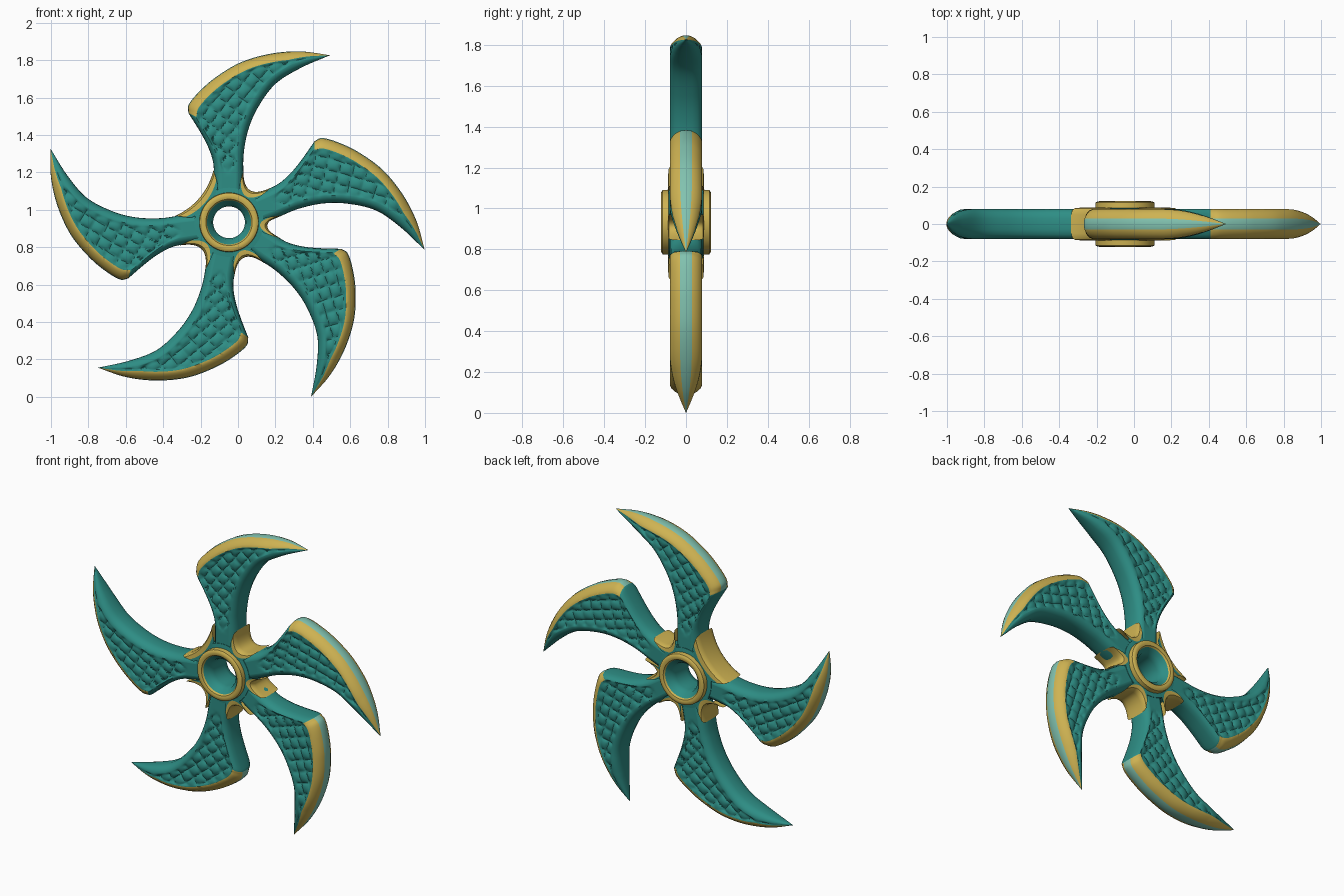
import bpy, bmesh, math
from mathutils import Vector

if "Cube" in bpy.data.objects:
    bpy.data.objects.remove(bpy.data.objects["Cube"])

HUB = Vector((-0.048, 0.0, 0.933))


def material(name, rgb):
    m = bpy.data.materials.new(name)
    m.diffuse_color = (*rgb, 1)
    m.use_nodes = True
    m.node_tree.nodes["Principled BSDF"].inputs["Base Color"].default_value = m.diffuse_color
    return m


MATS = [material("teal", (0.027, 0.27, 0.235)),
        material("gold", (0.62, 0.45, 0.085)),
        material("pale_teal", (0.22, 0.54, 0.43))]


def finish(name, bm, angle=40):
    bmesh.ops.remove_doubles(bm, verts=bm.verts, dist=1e-5)
    bmesh.ops.recalc_face_normals(bm, faces=bm.faces)
    me = bpy.data.meshes.new(name)
    bm.to_mesh(me)
    bm.free()
    for m in MATS:
        me.materials.append(m)
    ob = bpy.data.objects.new(name, me)
    ob.location = HUB
    bpy.context.collection.objects.link(ob)
    bpy.ops.object.select_all(action='DESELECT')
    ob.select_set(True)
    bpy.context.view_layer.objects.active = ob
    bpy.ops.object.shade_smooth_by_angle(angle=math.radians(angle))
    return ob


def add_grid(bm, rows, mat):
    """Skin rows of points; mat(i, j) gives the colour index."""
    vs = [[bm.verts.new(p) for p in r] for r in rows]
    for i in range(len(vs) - 1):
        for j in range(len(vs[0]) - 1):
            f = bm.faces.new((vs[i][j], vs[i + 1][j], vs[i + 1][j + 1], vs[i][j + 1]))
            f.material_index = mat(i, j)


def spline(pts, n):
    """Catmull-Rom curve resampled to n + 1 evenly spaced points."""
    p = [Vector(q) for q in pts]
    p = [2 * p[0] - p[1]] + p + [2 * p[-1] - p[-2]]
    c = []
    for i in range(1, len(p) - 2):
        a, b, d, e = p[i - 1:i + 3]
        for k in range(20):
            t = k / 20
            c.append(0.5 * (2 * b + (d - a) * t + (2 * a - 5 * b + 4 * d - e) * t * t
                            + (3 * b - a - 3 * d + e) * t ** 3))
    c.append(p[-2])
    acc = [0]
    for i in range(1, len(c)):
        acc.append(acc[-1] + (c[i] - c[i - 1]).length)
    out, j = [], 0
    for k in range(n + 1):
        s = acc[-1] * k / n
        while j < len(c) - 2 and acc[j + 1] < s:
            j += 1
        out.append(c[j].lerp(c[j + 1], (s - acc[j]) / (acc[j + 1] - acc[j])))
    return out


def smooth(t):
    t = max(0, min(1, t))
    return t * t * (3 - 2 * t)


def turn(x, z, a):
    return x * math.cos(a) - z * math.sin(a), x * math.sin(a) + z * math.cos(a)


# blade outline, relative to the hub
NL, NO, NP = 38, 88, 34
left = spline([(-.084, .15), (-.083, .241), (-.088, .321), (-.115, .401),
               (-.158, .481), (-.222, .582)], NL)
outer = spline([(-.222, .582), (-.222, .626), (-.168, .695), (-.078, .775), (.056, .856),
                (.217, .904), (.377, .917), (.532, .898)], NO)
A = left + outer[1:]
B = spline([(.075, .15), (.075, .241), (.075, .364), (.099, .497), (.152, .62),
            (.243, .743), (.377, .829), (.532, .898)], NL + NO)
WALL = [(0, 0), (.001, .03), (.008, .056), (.024, .073), (.04, .079)]
EDGE = [(0, 0), (.004, .029), (.018, .054), (.038, .072), (.055, .079)]


def blade(name, ang, scale):
    bm = bmesh.new()
    half = []
    for i, (a, b) in enumerate(zip(A, B)):
        w = (a - b).length
        d = (b - a) / w if w > 1e-6 else Vector((0, 0))
        tip = (len(A) - 1 - i) / (len(A) - 1)
        h = math.sin(math.pi / 2 * min(1, tip / 0.3))
        k = smooth((i - NL + 2) / 5)
        fit = min(1, w * 0.8 / 0.1)
        row = []
        for p, q in zip(WALL, EDGE):
            row.append((a + d * fit * (p[0] * (1 - k) + q[0] * k), h * (p[1] * (1 - k) + q[1] * k)))
        s0, s1 = a + d * fit * (.04 + .015 * k), b - d * fit * .04
        span = (s1 - s0).length
        # scaled cushion pattern on the flat of the blade
        for j in range(1, NP):
            t = j / NP
            c = s0.lerp(s1, t)
            u, v = turn(c.x, c.y, math.radians(38))
            fu, fv = 2 * ((u / .058) % 1) - 1, 2 * ((v / .07) % 1) - 1
            bump = (1 - fu * fu) * (1 - fv * fv)
            mask = smooth(min(t, 1 - t) * span / .02) * smooth((c.length - .25) / .08)
            row.append((c, h * (.079 - .016 * mask * (1 - math.sqrt(bump)))))
        for p in reversed(WALL):
            row.append((b - d * fit * p[0], h * p[1]))
        half.append(row)

    def colour(i, j):
        if i < NL or j > 3:
            return 0
        return 2 if j == 0 else 1

    for sign in (-1, 1):
        rows = []
        for row in half:
            r = []
            for c, y in row:
                x, z = turn(c.x * scale, c.y * scale, ang)
                r.append((x, sign * y, z))
            rows.append(r)
        add_grid(bm, rows, colour)
    finish(name, bm)


TURNS = [math.radians(t) for t in (-.5, -67.4, -124.2, -191.4, -261.8)]
for i, (t, s) in enumerate(zip(TURNS, (1, 1.012, .988, 1.003, .99))):
    blade("blade_%d" % (i + 1), t, s)

# gold fillet webs between neighbouring blades
for i in range(5):
    p0 = Vector(turn(.075, .28, TURNS[i]))
    p2 = Vector(turn(-.085, .28, TURNS[(i + 1) % 5]))
    mid = (p0 + p2) / 2
    ctrl = mid.normalized() * (2 * .205 - mid.length)
    arc = [p0 * (1 - t) ** 2 + ctrl * 2 * t * (1 - t) + p2 * t * t for t in [k / 20 for k in range(21)]]
    bm = bmesh.new()
    for sign in (-1, 1):
        rows = [[(p.x * s, sign * y, p.y * s) for p in arc]
                for s, y in ((1, 0), (1, .05), (.985, .072), (.94, .084), (.81, .088), (.7, .088))]
        add_grid(bm, rows, lambda r, c: 0 if r == 4 else 1)
    finish("hub_web_%d" % (i + 1), bm)

# hub: raised gold collar on both sides with a teal bore
prof = [(.085, 0), (.085, .05), (.092, .085), (.118, .108), (.124, .119), (.135, .122),
        (.148, .121), (.157, .114), (.159, .085), (.185, .082), (.185, 0)]
bm = bmesh.new()
for sign in (-1, 1):
    rows = [[(r * math.cos(k * math.tau / 64), sign * y, r * math.sin(k * math.tau / 64))
             for k in range(65)] for r, y in prof]
    add_grid(bm, rows, lambda r, c: 1 if 3 <= r <= 7 else 0)
finish("hub_collar", bm)
